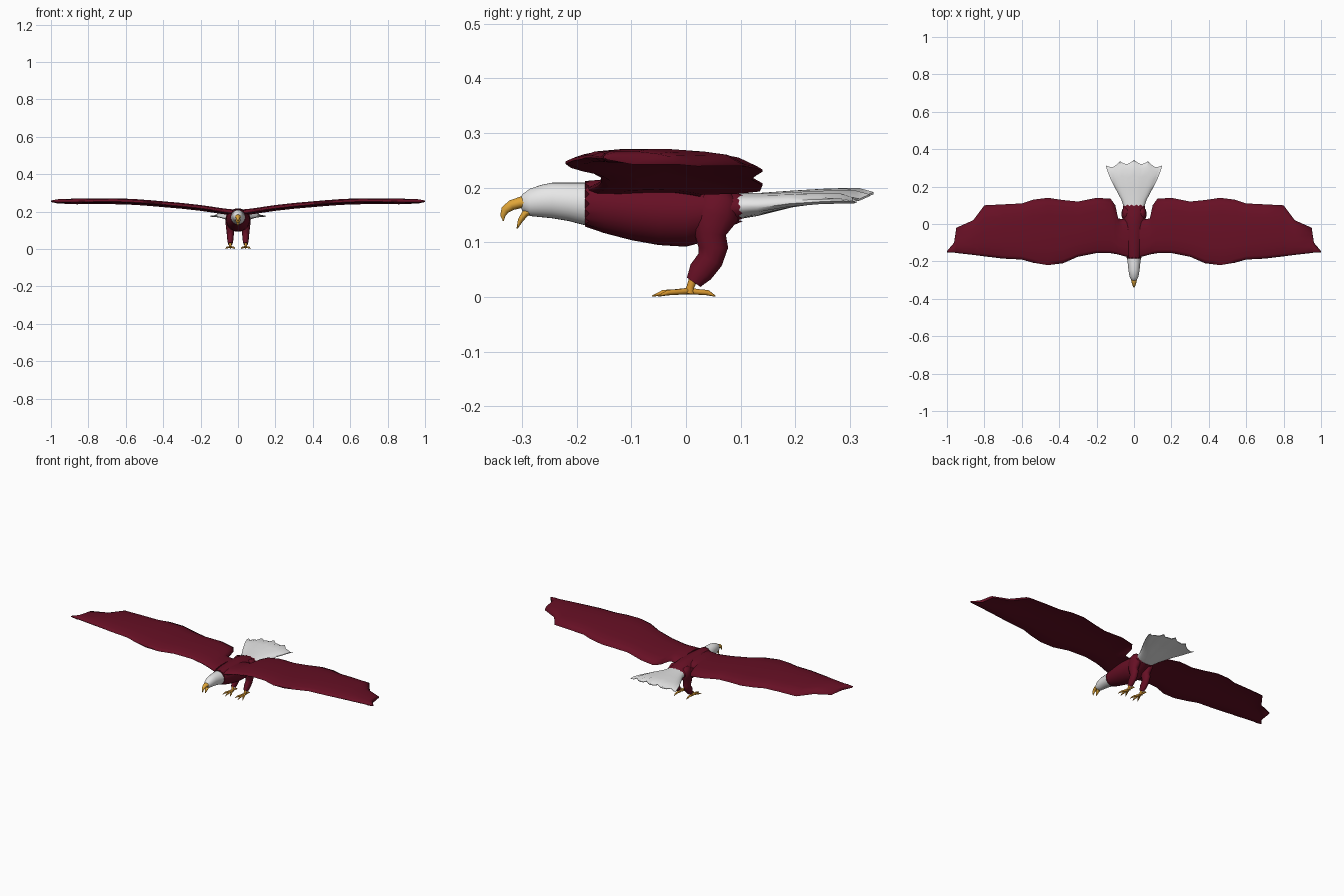
import bpy, bmesh, math
from mathutils import Vector, Matrix


def material(name, rgb):
    m = bpy.data.materials.new(name)
    m.diffuse_color = (*rgb, 1)
    return m


MAROON = material("maroon feathers", (0.135, 0.005, 0.018))
WHITE = material("white feathers", (0.80, 0.80, 0.80))
GOLD = material("golden beak", (0.75, 0.38, 0.04))
AMBER = material("amber feet", (0.68, 0.31, 0.03))


def build(name, lofts, mat, angle=180):
    """Skin each list of rings into a closed smooth surface, all in one object."""
    bm = bmesh.new()
    for rings in lofts:
        vs = [[bm.verts.new(p) for p in r] for r in rings]
        n = len(vs[0])
        for a, b in zip(vs, vs[1:]):
            for i in range(n):
                j = (i + 1) % n
                bm.faces.new((a[i], a[j], b[j], b[i]))
        bm.faces.new(vs[0])
        bm.faces.new(vs[-1])
    bmesh.ops.recalc_face_normals(bm, faces=bm.faces)
    me = bpy.data.meshes.new(name)
    bm.to_mesh(me)
    bm.free()
    me.materials.append(mat)
    ob = bpy.data.objects.new(name, me)
    bpy.context.collection.objects.link(ob)
    bpy.ops.object.select_all(action='DESELECT')
    ob.select_set(True)
    bpy.context.view_layer.objects.active = ob
    bpy.ops.object.shade_smooth_by_angle(angle=math.radians(angle))
    return ob


def tube(path, n=10, matrix=Matrix()):
    """Elliptical rings along (y, z, half width, half height) stations."""
    rings = []
    for k, (y, z, rx, rn) in enumerate(path):
        a, b = path[max(k - 1, 0)], path[min(k + 1, len(path) - 1)]
        t = Vector((0, b[0] - a[0], b[1] - a[1])).normalized()
        up = Vector((1, 0, 0)).cross(t)
        rings.append([matrix @ (Vector((0, y, z))
                      + Vector((rx * math.cos(i * math.tau / n), 0, 0))
                      + up * rn * math.sin(i * math.tau / n)) for i in range(n)])
    return rings


def torso(stations, n=28, jag=()):
    """Upright rings from (y, bottom, top, half width); jag rings zigzag."""
    rings = []
    for k, (y, lo, hi, w) in enumerate(stations):
        r = []
        for i in range(n):
            a = i * math.tau / n
            off = 0.004 * (-1) ** i if k in jag else 0
            r.append((w * math.cos(a), y + off,
                      (lo + hi) / 2 + (hi - lo) / 2 * math.sin(a)))
        rings.append(r)
    return rings


# Body with ragged feather edges at neck and rump
build("body", [torso([
    (-0.181, 0.129, 0.212, 0.039), (-0.15, 0.117, 0.215, 0.047),
    (-0.10, 0.104, 0.217, 0.056), (-0.05, 0.095, 0.217, 0.062),
    (0.0, 0.092, 0.215, 0.063), (0.03, 0.10, 0.212, 0.062),
    (0.065, 0.122, 0.204, 0.060), (0.10, 0.138, 0.192, 0.057)],
    jag=(0, 7))], MAROON, 60)

# Head and neck
build("head", [torso([
    (-0.303, 0.165, 0.182, 0.008), (-0.298, 0.156, 0.189, 0.015),
    (-0.285, 0.148, 0.198, 0.022), (-0.265, 0.146, 0.205, 0.027),
    (-0.245, 0.144, 0.209, 0.030), (-0.215, 0.139, 0.209, 0.033),
    (-0.165, 0.126, 0.209, 0.040)])], WHITE, 60)

# Open hooked beak
build("upper_beak", [tube([
    (-0.284, 0.171, 0.018, 0.012), (-0.302, 0.173, 0.015, 0.011),
    (-0.319, 0.168, 0.011, 0.010), (-0.331, 0.159, 0.007, 0.008),
    (-0.335, 0.149, 0.004, 0.005), (-0.334, 0.139, 0.001, 0.001)])], GOLD, 60)
build("lower_beak", [tube([
    (-0.280, 0.160, 0.015, 0.008), (-0.294, 0.153, 0.012, 0.007),
    (-0.303, 0.140, 0.008, 0.005), (-0.309, 0.125, 0.001, 0.001)])], GOLD, 60)

# Fanned tail with scalloped feather tips
COLS = 16


def tail_ring(y, width, top, bottom, droop, scallop):
    upper, lower = [], []
    for i in range(COLS + 1):
        u = -1 + 2 * i / COLS
        tip = scallop * ((0.022 if i % 4 == 0 else 0.008 if i % 2 else 0.0)
                         - 0.030 * u * u)
        fold = 0.003 * scallop * (-1) ** i
        edge = math.sqrt(max(0, 1 - u * u)) * 0.8 + 0.2
        mid = (top + bottom) / 2 - droop * u * u + fold
        half = (top - bottom) / 2 * edge
        upper.append((u * width, y + tip, mid + half))
        lower.append((u * width, y + tip, mid - half))
    return upper + lower[::-1]


build("tail", [[
    tail_ring(0.088, 0.053, 0.190, 0.141, 0.0, 0),
    tail_ring(0.13, 0.068, 0.190, 0.148, 0.002, 0),
    tail_ring(0.19, 0.099, 0.194, 0.164, 0.006, 0.2),
    tail_ring(0.25, 0.128, 0.197, 0.175, 0.011, 0.5),
    tail_ring(0.295, 0.144, 0.197, 0.181, 0.014, 0.9),
    tail_ring(0.321, 0.150, 0.189, 0.185, 0.016, 1)]], WHITE, 50)

# Wing stations: x, leading edge y, trailing edge y, height
WING = [
    (0.03, -0.178, 0.03, 0.200), (0.06, -0.170, 0.025, 0.203),
    (0.085, -0.163, 0.03, 0.206), (0.10, -0.16, 0.10, 0.208),
    (0.125, -0.156, 0.135, 0.212), (0.20, -0.155, 0.14, 0.223),
    (0.30, -0.175, 0.12, 0.234), (0.38, -0.21, 0.128, 0.241),
    (0.46, -0.22, 0.14, 0.248), (0.54, -0.207, 0.13, 0.254),
    (0.60, -0.19, 0.11, 0.257), (0.70, -0.185, 0.105, 0.259),
    (0.80, -0.173, 0.10, 0.259), (0.86, -0.165, 0.02, 0.258),
    (0.95, -0.155, -0.02, 0.257), (0.962, -0.153, -0.10, 0.257),
    (1.0, -0.151, -0.145, 0.256)]
# Chord profile: fraction, upper offset, lower offset
CHORD = [(0, 0.0, -0.005), (0.06, 0.007, -0.011), (0.25, 0.012, -0.013),
         (0.5, 0.012, -0.011), (0.75, 0.007, -0.011), (0.9, 0.001, -0.015),
         (1, -0.015, -0.019)]


def wing_ring(side, x, lead, trail, z):
    s = 1 if x < 0.9 else 0.75 if x < 0.99 else 0.25
    up = [(side * x, lead + (trail - lead) * t, z + s * a) for t, a, b in CHORD]
    low = [(side * x, lead + (trail - lead) * t, z + s * b) for t, a, b in CHORD]
    return up + low[::-1]


for side, label in ((-1, "right"), (1, "left")):
    build(label + "_wing", [[wing_ring(side, *st) for st in WING]], MAROON, 70)

    # Feathered leg: thigh, knee and shank
    shift = Matrix.Translation((side * 0.041, 0, 0))
    build(label + "_leg", [tube([
        (0.062, 0.195, 0.012, 0.018), (0.060, 0.178, 0.023, 0.036),
        (0.054, 0.150, 0.027, 0.042), (0.044, 0.115, 0.023, 0.029),
        (0.050, 0.090, 0.020, 0.027), (0.044, 0.068, 0.018, 0.024),
        (0.027, 0.046, 0.016, 0.023), (0.014, 0.027, 0.012, 0.015)],
        12, shift)], MAROON, 60)

    # Foot: ankle, three front toes and one hind toe
    lofts = [tube([(0.014, 0.035, 0.008, 0.008), (0.008, 0.018, 0.007, 0.007),
                   (0.006, 0.006, 0.009, 0.010)], 8, shift)]
    for turn, length in ((-24, 0.062), (0, 0.068), (24, 0.062), (180, 0.048)):
        m = (Matrix.Translation((side * 0.041, 0.006, 0))
             @ Matrix.Rotation(math.radians(turn), 4, 'Z'))
        lofts.append(tube([
            (0, 0.011, 0.006, 0.006), (-length * 0.4, 0.009, 0.005, 0.005),
            (-length * 0.7, 0.008, 0.005, 0.005),
            (-length, 0.0015, 0.001, 0.001)], 8, m))
    build(label + "_foot", lofts, AMBER, 60)
